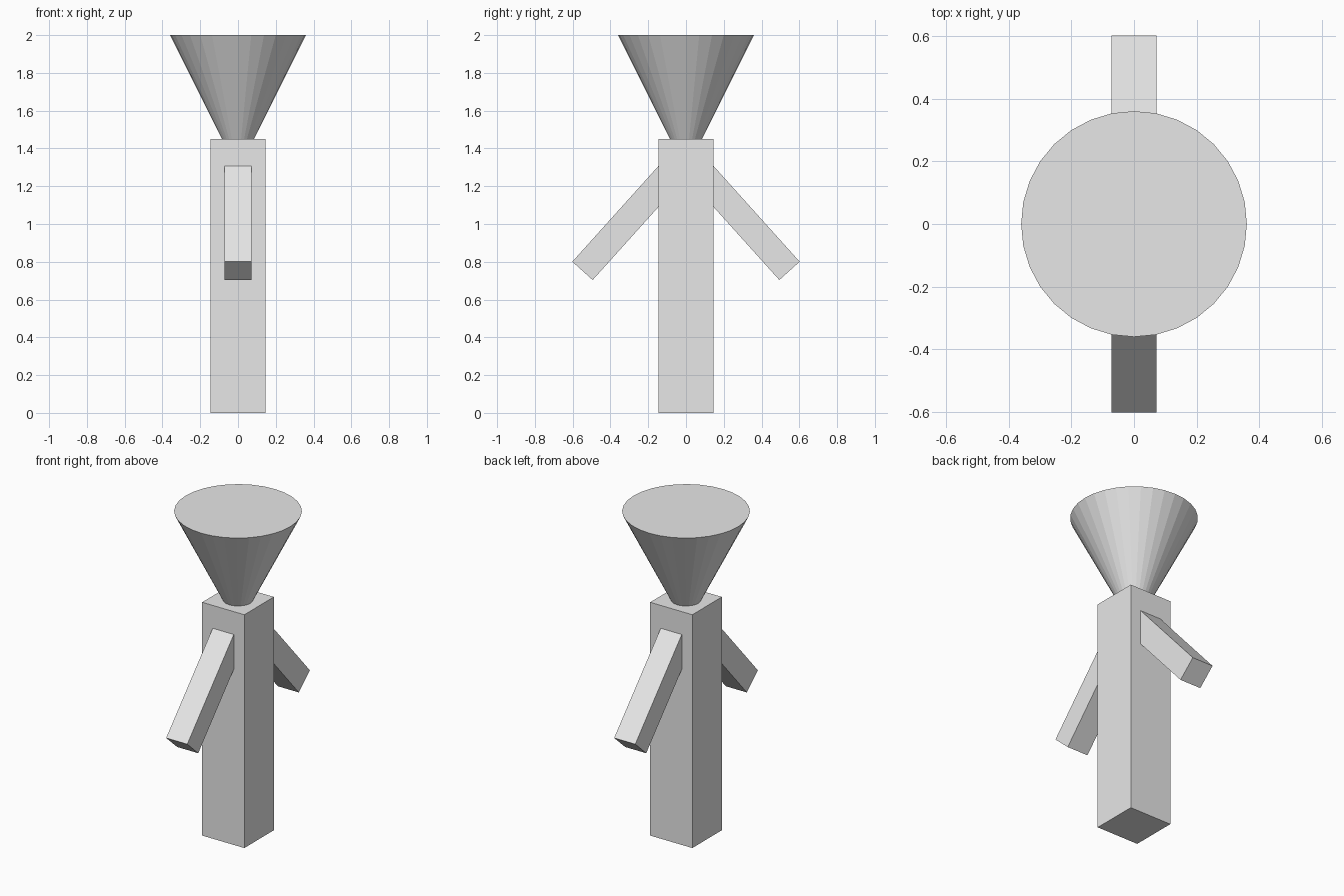
import bpy
from math import radians, sin, cos, pi

cube = bpy.data.objects.get("Cube")
if cube:
    bpy.data.objects.remove(cube, do_unlink=True)

grey = bpy.data.materials.new("light grey")
grey.use_nodes = True
grey.diffuse_color = (0.8, 0.8, 0.8, 1)
grey.node_tree.nodes["Principled BSDF"].inputs["Base Color"].default_value = (0.8, 0.8, 0.8, 1)


def finish(name):
    obj = bpy.context.object
    obj.name = name
    obj.data.materials.clear()
    obj.data.materials.append(grey)
    return obj


def box(name, size, location, tilt=0):
    bpy.ops.mesh.primitive_cube_add(size=1, location=location, rotation=(tilt, 0, 0))
    obj = finish(name)
    obj.scale = size
    return obj


WIDTH, HEIGHT = 0.29, 1.45

# Square post body
box("body", (WIDTH, WIDTH, HEIGHT), (0, 0, HEIGHT / 2))

# Two half-size arms sloping down, rooted inside the body
tilt = radians(42)
arm_size = (WIDTH / 2, WIDTH / 2, HEIGHT / 2)
for name, side in (("front_arm", -1), ("back_arm", 1)):
    # Centre measured back from the middle of the outer end
    y = 0.548 - sin(tilt) * HEIGHT / 4
    z = 0.752 + cos(tilt) * HEIGHT / 4
    box(name, arm_size, (0, side * y, z), side * tilt)

# Upturned cone head, its point sunk into the body
radius, depth = 0.36, 0.72
bpy.ops.mesh.primitive_cone_add(vertices=32, radius1=radius, radius2=0, depth=depth,
                                location=(0, 0, 2 - depth / 2), rotation=(pi, 0, 0))
finish("head_cone")
